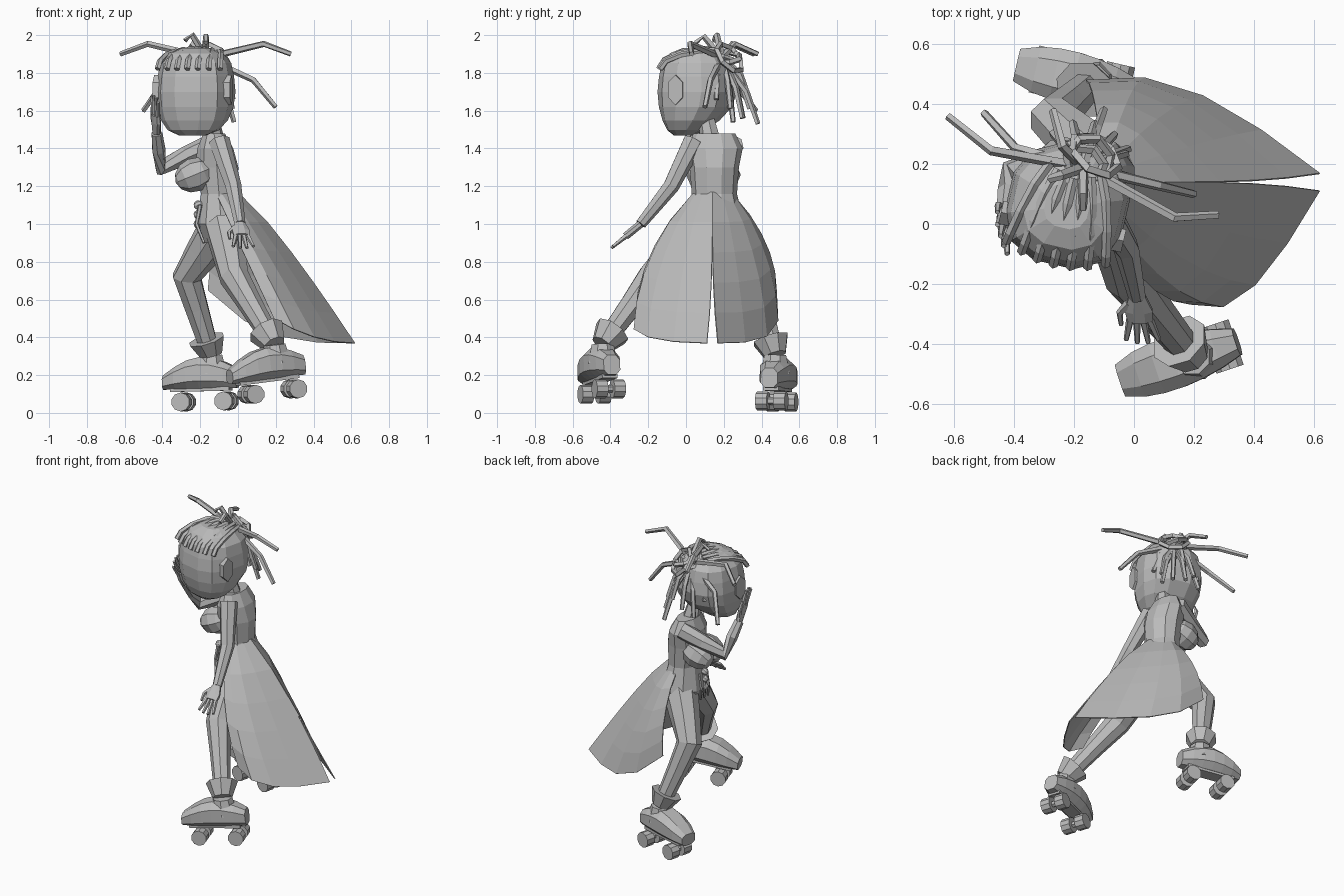
import bpy, bmesh
from math import sin, cos, pi, tau, copysign
from mathutils import Vector, Matrix

if "Cube" in bpy.data.objects:
    bpy.data.objects.remove(bpy.data.objects["Cube"])

grey = bpy.data.materials.new("plain_grey")
grey.use_nodes = True
grey.diffuse_color = (0.5, 0.5, 0.5, 1)
grey.node_tree.nodes["Principled BSDF"].inputs["Base Color"].default_value = grey.diffuse_color

X, Y, Z = Vector((1, 0, 0)), Vector((0, 1, 0)), Vector((0, 0, 1))


def add_object(name, verts, faces):
    mesh = bpy.data.meshes.new(name)
    mesh.from_pydata([tuple(v) for v in verts], [], faces)
    bm = bmesh.new()
    bm.from_mesh(mesh)
    bmesh.ops.recalc_face_normals(bm, faces=bm.faces)
    bm.to_mesh(mesh)
    bm.free()
    mesh.materials.append(grey)
    obj = bpy.data.objects.new(name, mesh)
    bpy.context.collection.objects.link(obj)
    return obj


def loft(name, rings, sides=8, power=1.0):
    """Skin rings given as (centre, half axis u, half axis v); power below one squares them."""
    verts, faces = [], []

    def squash(value):
        return copysign(abs(value) ** power, value)

    for centre, u, v in rings:
        for i in range(sides):
            angle = tau * (i + 0.5) / sides
            verts.append(Vector(centre) + u * squash(cos(angle)) + v * squash(sin(angle)))
    for r in range(len(rings) - 1):
        for i in range(sides):
            a, b = r * sides + i, r * sides + (i + 1) % sides
            faces.append((a, b, b + sides, a + sides))
    last = len(verts) - sides
    faces.append(tuple(range(sides)))
    faces.append(tuple(range(last, last + sides)))
    return add_object(name, verts, faces)


def tube(name, points, start, end, sides=7):
    """Tube along a path, its radius going evenly from start to end."""
    points = [Vector(p) for p in points]
    last = len(points) - 1
    tangents = [(points[min(i + 1, last)] - points[max(i - 1, 0)]).normalized()
                for i in range(last + 1)]
    side = min((X, Y, Z), key=lambda axis: sum(abs(t.dot(axis)) for t in tangents))
    rings = []
    for i, (point, tangent) in enumerate(zip(points, tangents)):
        radius = start + (end - start) * i / last
        u = tangent.cross(side).normalized()
        rings.append((point, u * radius, tangent.cross(u) * radius))
    return loft(name, rings, sides)


def ball(name, centre, radius, stretch=1.0):
    bpy.ops.mesh.primitive_uv_sphere_add(segments=8, ring_count=6, radius=radius, location=centre,
                                         rotation=(0, -pi / 1.6, 0))
    obj = bpy.context.object
    obj.name = name
    obj.scale.z = stretch
    obj.data.materials.append(grey)


# Torso: hips, waist, ribs and shoulders as level ovals
oval_sizes = [(0.9, 0.1, 0.11), (1, 0.14, 0.16), (1.16, 0.1, 0.12),
              (1.3, 0.12, 0.13), (1.4, 0.1, 0.15), (1.48, 0.06, 0.11)]
loft("torso", [((-0.08 - 0.08 * (z - 0.9), 0.15, z), X * depth, Y * width)
               for z, depth, width in oval_sizes], 10)
tube("neck", [(-0.12, 0.14, 1.4), (-0.15, 0.1, 1.6)], 0.06, 0.04)
for side, y in (("left", 0.09), ("right", 0.2)):
    ball(side + "_bust", (-0.23, y, 1.26), 0.09, 1.2)

# Head: rounded block, narrow at the chin, slightly fuller above the hairline
HEAD = Matrix.Translation((-0.23, 0.03, 0)) @ Matrix.Rotation(-0.23, 4, "Z")
rings = []
for k in range(9):
    angle = pi * (k + 0.5) / 9
    width = (0.215 if k > 5 else 0.205) * sin(angle) ** 0.6
    chin = max(0, cos(angle)) ** 2
    rings.append(((0, 0.03 - 0.08 * chin, 1.7 - 0.235 * cos(angle)),
                  X * width, Y * width * (1 - 0.4 * chin)))
loft("head", rings, 12, 0.8).matrix_world = HEAD
for side, s in (("left", 1), ("right", -1)):
    ear = [((s * x, -0.04, 1.71), Y * 0.045, Z * 0.08) for x in (0.16, 0.21)]
    loft(side + "_ear", ear, 6).matrix_world = HEAD

# Braided rows running from the hairline back to the knot
for i in range(7):
    u = (i - 3) / 3
    path = []
    for k in range(5):
        t = k / 4
        path.append((0.17 * u * (1 - t * t / 2), 0.04 * u * u - 0.17 * cos(2.4 * t),
                     1.82 + 0.11 * sin(1.8 * t) - 0.02 * t * u * u))
    tube("braid_row_%d" % i, path, 0.016, 0.016, 5).matrix_world = HEAD

# Knot of hair made of loops
KNOT = Vector((-0.17, 0.19, 1.88))
for i in range(4):
    bpy.ops.mesh.primitive_torus_add(
        major_segments=7, minor_segments=4, major_radius=0.06 + 0.01 * i, minor_radius=0.016,
        location=KNOT + (X + Y) * 0.02 * (i - 1), rotation=(0.5 * i - 0.7, 0.6 - 0.4 * i, i))
    loop = bpy.context.object
    loop.name = "hair_loop_%d" % i
    loop.data.materials.append(grey)


def strand(name, tip, swerve):
    """Stiff strand that rises a little, swerves forward, then bends to its tip."""
    tip = Vector(tip)
    tube(name, [KNOT, KNOT.lerp(tip, 0.68) + Z * 0.06 - Y * swerve, tip], 0.02, 0.014, 5)


long_tips = [(-0.62, 0.36, 1.9), (0.28, 0.03, 1.9), (-0.5, 0.37, 1.6), (-0.27, 0.38, 1.9)]
short_tips = [(0.2, 0.1, 1.62), (-0.28, 0.15, 1.97), (-0.17, 0.05, 1.96),
              (-0.1, 0.38, 1.53), (-0.02, 0.25, 1.54)]
for i, tip in enumerate(long_tips):
    strand("long_strand_%d" % i, tip, 0.06)
for i, tip in enumerate(short_tips):
    strand("loose_strand_%d" % i, tip, 0)
for i in range(8):
    around = -0.2 + 0.5 * i
    strand("short_strand_%d" % i,
           KNOT + (X * cos(around) + Y * sin(around)) * 0.15 - Z * (0.22 + 0.05 * (i % 3)), 0)


def arm(side, shoulder, elbow, wrist, tip, spread):
    """Bent arm, palm, four fanned fingers and a thumb."""
    shoulder, elbow, wrist, tip = (Vector(p) for p in (shoulder, elbow, wrist, tip))
    spread = Vector(spread).normalized()
    tube(side + "_arm", [shoulder, shoulder.lerp(elbow, 0.5), elbow, elbow.lerp(wrist, 0.5), wrist],
         0.058, 0.03)
    reach = tip - wrist
    knuckle = wrist + reach * 0.5
    flat = reach.cross(spread).normalized() * 0.022
    loft(side + "_palm", [(wrist, spread * 0.03, flat), (wrist + reach * 0.3, spread * 0.05, flat),
                          (knuckle, spread * 0.045, flat)])
    for i in range(4):
        fan = spread * (i - 1.5)
        tube("%s_finger_%d" % (side, i), [knuckle + fan * 0.022,
             tip + fan * 0.036 - reach * 0.06 * abs(i - 1.5)], 0.014, 0.009, 5)
    base = wrist + reach * 0.15 - spread * 0.03
    bend = base + reach * 0.2 - spread * 0.035
    tube(side + "_thumb", [base, bend, bend + reach * 0.25], 0.016, 0.008, 5)


arm("left", (-0.1, 0.04, 1.44), (-0.025, -0.08, 1.2), (0.01, -0.24, 1), (0.03, -0.4, 0.87), X)
arm("right", (-0.14, 0.25, 1.42), (-0.41, 0.17, 1.3), (-0.43, 0.04, 1.48), (-0.44, -0.06, 1.68),
    (0.3, -0.9, -0.3))


def leg(side, hip, knee, heel, toe):
    """Leg, boot with a flared cuff, sole and four wheels."""
    hip, knee, heel, toe = (Vector(p) for p in (hip, knee, heel, toe))
    along = toe - heel
    across = along.cross(Z).normalized()
    up = across.cross(along).normalized()
    instep = heel + along * 0.35
    ankle = instep + up * 0.18
    tube(side + "_leg", [hip, hip.lerp(knee, 0.5), knee, knee.lerp(ankle, 0.4), ankle],
         0.11, 0.05, 8)
    boot = []
    for k in range(7):
        t = k / 6
        width = (0.08 + 0.025 * t) * sin(pi * (0.12 + 0.78 * t)) ** 0.5
        half = 0.055 - 0.015 * t + 0.04 * sin(pi * t)
        boot.append((heel + along * t + up * half, across * width, up * half))
    loft(side + "_boot", boot, 8, 0.75)
    tube(side + "_boot_ankle", [instep + up * 0.08, ankle], 0.085, 0.062, 8)
    tube(side + "_boot_cuff", [ankle, ankle.lerp(knee, 0.2)], 0.062, 0.1, 8)
    loft(side + "_sole", [(heel + along * t, across * 0.06, up * 0.015) for t in (0.1, 0.9)], 4)
    for end, t in (("back", 0.16), ("front", 0.74)):
        hub = heel + along * t - up * 0.065
        tube("%s_%s_axle" % (side, end), [hub - across * 0.05, hub + across * 0.05], 0.02, 0.02, 6)
        for s in (-1, 1):
            tube("%s_%s_wheel_%d" % (side, end, s),
                 [hub + across * s * 0.018, hub + across * s * 0.08], 0.05, 0.05, 10)


leg("left", (-0.07, 0.06, 0.98), (-0.02, -0.18, 0.72), (0.35, -0.39, 0.2), (-0.04, -0.52, 0.15))
leg("right", (-0.1, 0.2, 0.98), (-0.27, 0.35, 0.72), (0, 0.44, 0.13), (-0.39, 0.53, 0.12))


def coat_tail(name, flare, front_slant, front_drop, hem_curve):
    """Cloth panel sweeping from the back slit round to the front edge."""
    rows, columns, verts = 6, 5, []
    for c in range(columns):
        u = c / (columns - 1)
        for r in range(rows):
            t = r / (rows - 1)
            slit = Vector((0.62 * t ** 0.85, 0.14, 1.17 - 0.8 * t))
            front = Vector((-0.11 + front_slant * t, 0, 1.15 - front_drop * t))
            reach = copysign(0.11, flare) + flare * sin(t * pi / 2) ** 0.8
            verts.append((slit.x + (front.x - slit.x) * u,
                          slit.y + copysign(0.03 * t ** 3, flare) * (1 - u) + reach * sin(1.8 * u),
                          slit.z + (front.z - slit.z) * u ** hem_curve))
    faces = [(c * rows + r, (c + 1) * rows + r, (c + 1) * rows + r + 1, c * rows + r + 1)
             for c in range(columns - 1) for r in range(rows - 1)]
    add_object(name, verts, faces).modifiers.new("cloth", "SOLIDIFY").thickness = 0.006


coat_tail("left_coat_tail", -0.31, 0.3, 0.65, 2)
coat_tail("right_coat_tail", 0.24, -0.05, 0.5, 3)

# Belt clasp and hanging cords at the front of the waist
for i in range(3):
    ball("belt_bead_%d" % i, (-0.21, 0.1, 1.1 - 0.05 * i), 0.025)
    y = 0.07 + 0.04 * i
    tube("belt_cord_%d" % i, [(-0.2, y, 1.1), (-0.22, y, 1), (-0.18, y - 0.05, 0.9)], 0.012, 0.008, 5)
